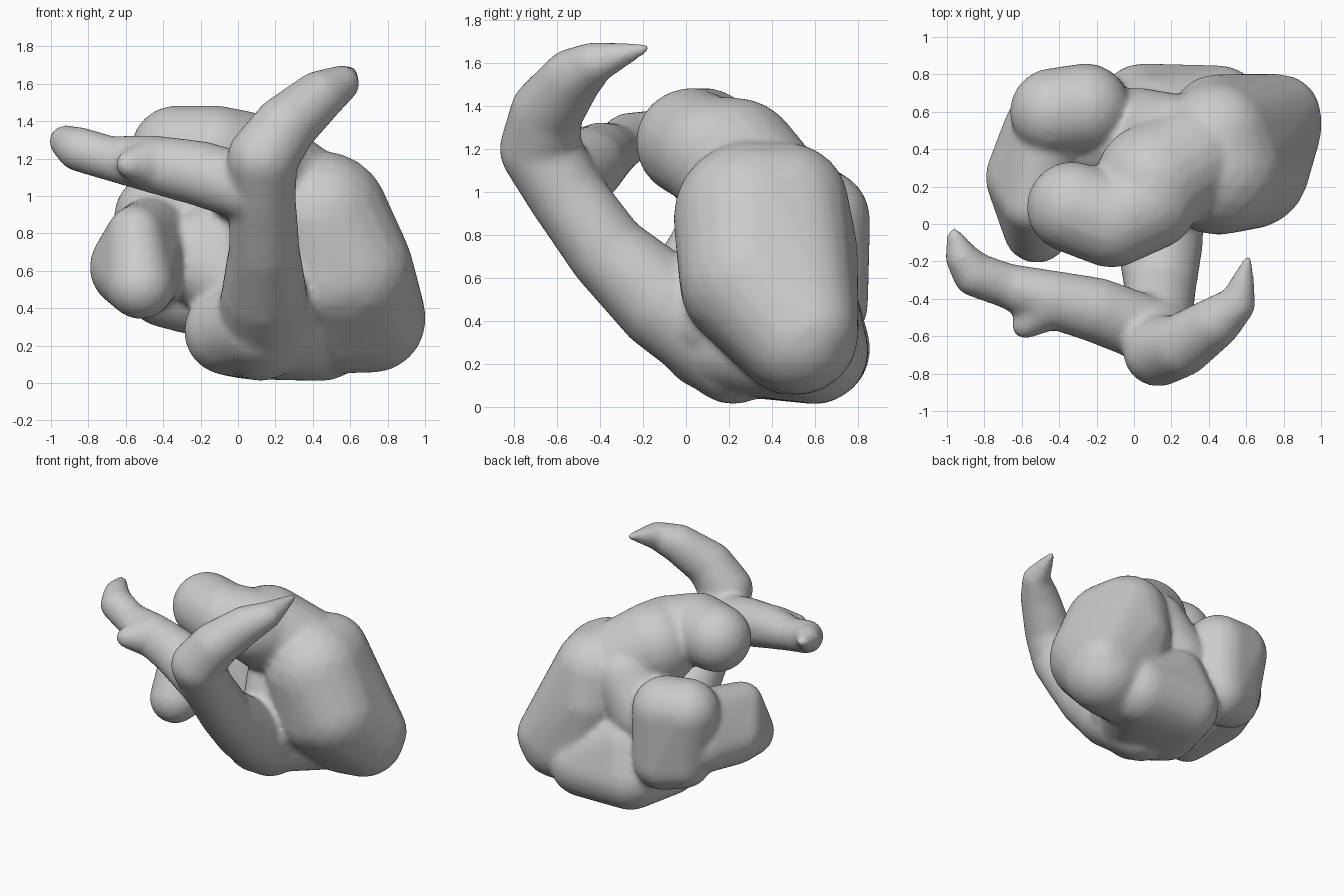
import bpy, bmesh
from mathutils import Matrix


def lump(target, balls):
    """Merge the convex skin around a group of (x, y, z, radius) balls into target."""
    src = bmesh.new()
    for x, y, z, r in balls:
        bmesh.ops.create_icosphere(src, subdivisions=3, radius=r,
                                   matrix=Matrix.Translation((x, y, z)))
    bm = bmesh.new()
    for v in src.verts:
        bm.verts.new(v.co)
    src.free()
    bmesh.ops.convex_hull(bm, input=list(bm.verts))
    loose = [v for v in bm.verts if not v.link_faces]
    bmesh.ops.delete(bm, geom=loose, context="VERTS")
    bmesh.ops.recalc_face_normals(bm, faces=list(bm.faces))
    me = bpy.data.meshes.new("tmp")
    bm.to_mesh(me)
    bm.free()
    target.from_mesh(me)
    bpy.data.meshes.remove(me)


def limb(target, path):
    """Tapered tube through successive balls."""
    for a, b in zip(path, path[1:]):
        lump(target, [a, b])


body = bmesh.new()

# large lobe on the right
lump(body, [(0.45, 0.30, 0.88, 0.36), (0.45, 0.47, 0.94, 0.29), (0.72, 0.52, 0.34, 0.285),
            (0.55, 0.50, 0.34, 0.29), (0.50, 0.27, 0.57, 0.30), (0.61, 0.30, 0.60, 0.33),
            (0.78, 0.58, 0.38, 0.22), (0.44, 0.55, 0.74, 0.25)])

# upper lobe arching into the large one
limb(body, [(-0.33, 0.09, 1.24, 0.245), (-0.12, 0.02, 1.23, 0.255),
            (0.08, 0.12, 1.18, 0.265), (0.10, 0.23, 1.13, 0.31), (0.30, 0.35, 1.00, 0.30)])

# block at back left, its front bulge and the shoulder between them
lump(body, [(-0.43, 0.60, 0.89, 0.235), (-0.26, 0.62, 0.87, 0.24),
            (-0.40, 0.60, 0.50, 0.20), (-0.25, 0.63, 0.48, 0.22)])
lump(body, [(-0.57, 0.25, 0.62, 0.225), (-0.55, 0.10, 0.80, 0.15),
            (-0.52, -0.03, 0.52, 0.18), (-0.48, 0.50, 0.62, 0.22), (-0.46, 0.45, 0.80, 0.20)])

# base and core joining the masses
lump(body, [(-0.05, 0.30, 0.28, 0.24), (0.10, 0.12, 0.32, 0.25), (0.05, 0.61, 0.27, 0.25),
            (0.45, 0.60, 0.26, 0.25), (0.10, 0.55, 0.48, 0.25)])
lump(body, [(-0.28, 0.46, 0.68, 0.23), (0.00, 0.46, 0.78, 0.25), (0.08, 0.38, 0.50, 0.26)])
limb(body, [(0.02, 0.48, 0.72, 0.25), (0.20, 0.45, 0.95, 0.25)])
lump(body, [(0.20, 0.10, 0.42, 0.22), (0.18, 0.30, 0.80, 0.25), (0.20, 0.35, 0.50, 0.25)])

# leaning front column and its right branch
limb(body, [(0.12, 0.22, 0.26, 0.25), (0.14, -0.10, 0.48, 0.23), (0.14, -0.36, 0.715, 0.19),
            (0.13, -0.56, 0.99, 0.18),
            (0.13, -0.68, 1.20, 0.19), (0.25, -0.65, 1.37, 0.17), (0.43, -0.53, 1.53, 0.14),
            (0.55, -0.43, 1.60, 0.10), (0.61, -0.19, 1.67, 0.025)])

# left branch with a side spur
limb(body, [(0.09, -0.57, 1.03, 0.18), (-0.20, -0.46, 1.12, 0.175), (-0.45, -0.40, 1.17, 0.155),
            (-0.68, -0.33, 1.20, 0.12), (-0.85, -0.27, 1.25, 0.12), (-0.92, -0.18, 1.29, 0.09),
            (-0.96, -0.06, 1.32, 0.04)])
limb(body, [(-0.46, -0.42, 1.17, 0.15), (-0.58, -0.54, 1.17, 0.075)])

mesh = bpy.data.meshes.new("organic_body")
body.to_mesh(mesh)
body.free()
obj = bpy.data.objects.new("organic_body", mesh)
bpy.context.collection.objects.link(obj)

# fuse everything into one soft skin
remesh = obj.modifiers.new("fuse", "REMESH")
remesh.mode = "VOXEL"
remesh.voxel_size = 0.02
remesh.use_smooth_shade = True
soften = obj.modifiers.new("soften", "SMOOTH")
soften.factor = 0.5
soften.iterations = 10
